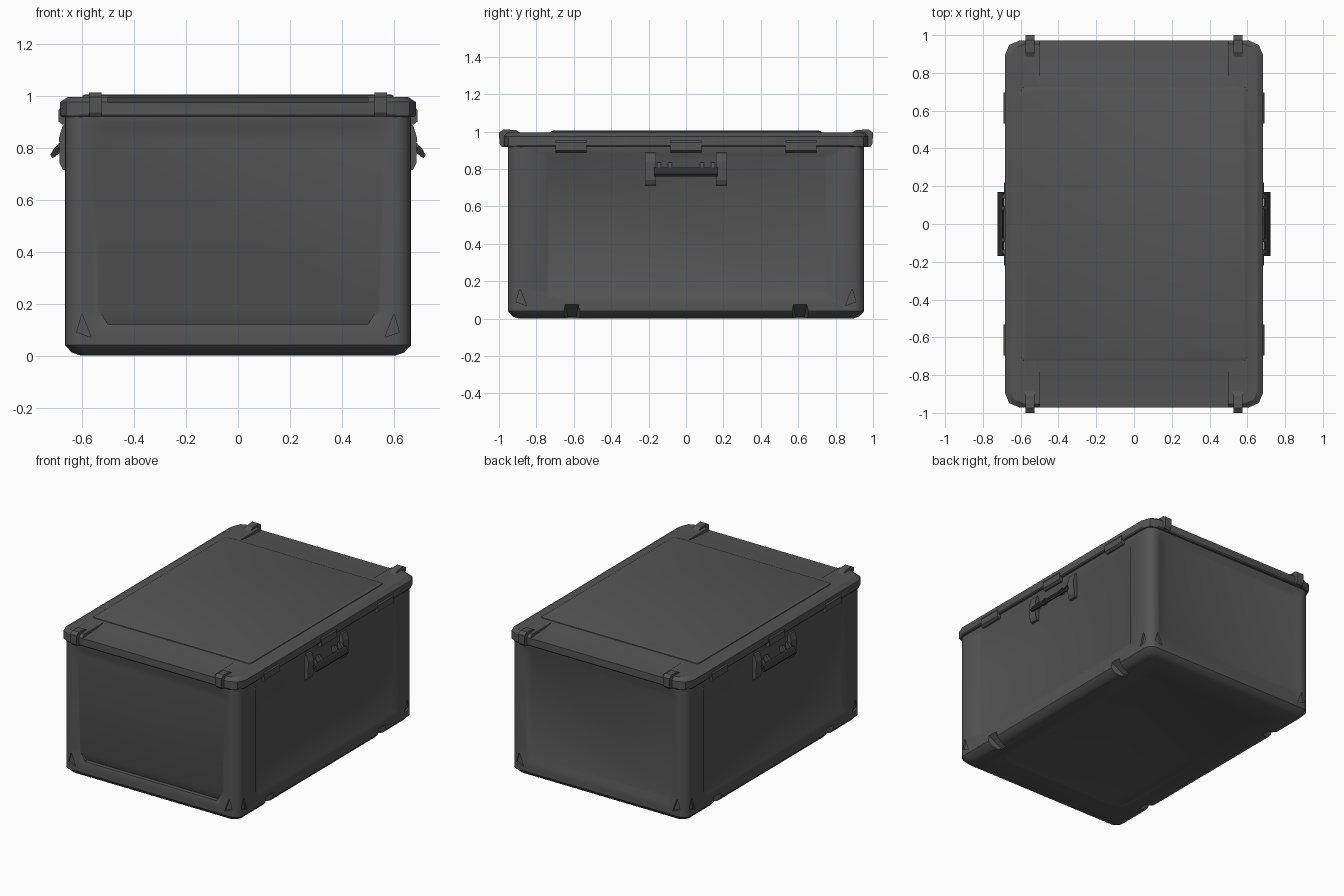
import bpy, bmesh, math
from mathutils import Matrix, Vector

cube = bpy.data.objects.get("Cube")
if cube:
    bpy.data.objects.remove(cube, do_unlink=True)


def material(name, value):
    mat = bpy.data.materials.new(name)
    mat.use_nodes = True
    colour = (value, value, value, 1)
    mat.diffuse_color = colour
    mat.node_tree.nodes["Principled BSDF"].inputs["Base Color"].default_value = colour
    return mat


GREY = material("charcoal grey", 0.09)
DARK = material("dark rubber", 0.03)


def make(name, rings, mat=GREY):
    """Skin a stack of matching rings into a closed solid."""
    bm = bmesh.new()
    loops = [[bm.verts.new(p) for p in ring] for ring in rings]
    n = len(loops[0])
    for a, b in zip(loops, loops[1:]):
        for i in range(n):
            j = (i + 1) % n
            bm.faces.new((a[i], a[j], b[j], b[i]))
    bm.faces.new(loops[0])
    bm.faces.new(loops[-1])
    bmesh.ops.recalc_face_normals(bm, faces=bm.faces)
    mesh = bpy.data.meshes.new(name)
    bm.to_mesh(mesh)
    bm.free()
    mesh.materials.append(mat)
    obj = bpy.data.objects.new(name, mesh)
    bpy.context.collection.objects.link(obj)
    return obj


def round_rect(z, hx, hy, r, steps):
    ring = []
    for k, (sx, sy) in enumerate([(1, 1), (-1, 1), (-1, -1), (1, -1)]):
        for i in range(steps + 1):
            a = math.pi / 2 * (k + i / steps)
            ring.append((sx * (hx - r) + r * math.cos(a), sy * (hy - r) + r * math.sin(a), z))
    return ring


def loft(name, sections, steps=5, frame=None, mat=GREY):
    obj = make(name, [round_rect(*s, steps) for s in sections], mat)
    if frame:
        obj.data.transform(frame)
    return obj


def prism(name, profile, axis, lo, hi, mat=GREY):
    """Extrude an (outward, height) or (along, height) profile along x or y."""
    if axis == "y":
        rings = [[(u, v, z) for u, z in profile] for v in (lo, hi)]
    else:
        rings = [[(v, u, z) for u, z in profile] for v in (lo, hi)]
    return make(name, rings, mat)


def mirrored(points, side):
    return [(u * side, z) for u, z in points]


def carve(target, cutters):
    bpy.context.view_layer.objects.active = target
    for cutter in cutters:
        cutter.hide_render = True
        mod = target.modifiers.new("carve", "BOOLEAN")
        mod.operation, mod.solver, mod.object = "DIFFERENCE", "EXACT", cutter
        bpy.ops.object.modifier_apply(modifier=mod.name)
        bpy.data.objects.remove(cutter, do_unlink=True)


def wall_frame(normal, origin):
    """Local z points out of the wall, local y points up."""
    n = Vector(normal)
    up = Vector((0, 0, 1))
    rot = Matrix((up.cross(n), up, n)).transposed().to_4x4()
    return Matrix.Translation(origin) @ rot


def recess(depth, hx, hy, r, frame, slope=0.02):
    return loft("recess_cutter", [(-depth, hx - slope, hy - slope, r - slope / 2),
                                  (0, hx, hy, r), (0.03, hx, hy, r)], 4, frame)


# Tub with rounded corners and a rolled bottom edge
HX, HY = 0.665, 0.953
body = loft("body", [(0, HX - 0.06, HY - 0.06, 0.05), (0.012, HX - 0.025, HY - 0.025, 0.055),
                     (0.04, HX, HY, 0.06), (0.925, HX, HY, 0.06)], 6)

# Shallow wall panels, bottom panel, and foot notches
cutters = [recess(0.006, 0.5, 0.72, 0.08, Matrix.Rotation(math.pi, 4, "X"))]
for s in (-1, 1):
    end = wall_frame((0, s, 0), (0, s * HY, 0.505))
    cutters.append(recess(0.012, 0.59, 0.395, 0.07, end, 0.03))
    side = wall_frame((s, 0, 0), (s * HX, 0, 0.50))
    cutters.append(recess(0.006, 0.76, 0.38, 0.03, side, 0.01))
    for y in (-0.61, 0.61):
        rings = []
        for x, w, h in ((0.58, 0.035, 0.01), (HX + 0.02, 0.06, 0.09)):
            rings.append([(s * x, y - w, -0.02), (s * x, y + w, -0.02),
                          (s * x, y + w * 0.65, h), (s * x, y - w * 0.65, h)])
        cutters.append(make("notch_cutter", rings))
    # Finger ledge along the foot of the front wall
    if s < 0:
        ledge = [[(-0.5, -0.92, 0.12), (0.5, -0.92, 0.12), (0.55, -0.95, 0.20), (-0.55, -0.95, 0.20)],
                 [(-0.5, -0.98, 0.12), (0.5, -0.98, 0.12), (0.55, -0.98, 0.20), (-0.55, -0.98, 0.20)]]
        cutters.append(make("ledge_cutter", ledge))
    # Small triangular corner pockets
    for t in (-1, 1):
        for depth_axis in "xy":
            rings = []
            for d in (-0.012, 0.03):
                pocket = [(0.045, 0.09), (0.10, 0.07), (0.065, 0.16)]
                if depth_axis == "x":
                    rings.append([(s * (HX + d), t * (HY - u), z) for u, z in pocket])
                else:
                    rings.append([(s * (HX - u), t * (HY + d), z) for u, z in pocket])
            cutters.append(make("pocket_cutter", rings))
carve(body, cutters)

# Lid with chamfered corners, dipped ends and a raised middle
LX, LY = 0.684, 0.972
lid = loft("lid", [(0.918, LX - 0.005, LY - 0.005, 0.075), (0.925, LX, LY, 0.08),
                   (0.975, LX, LY, 0.08), (0.995, LX - 0.03, LY - 0.02, 0.07)], 2)
dips = []
for s in (-1, 1):
    profile = mirrored([(0.71, 1.0), (0.80, 0.984), (0.99, 0.973), (0.99, 1.05), (0.71, 1.05)], s)
    dips.append(prism("dip_cutter", profile, "x", -0.50, 0.50))
carve(lid, dips)
top_panel = loft("lid_top_panel", [(0.985, 0.60, 0.725, 0.02), (1.0, 0.598, 0.723, 0.02),
                                   (1.005, 0.585, 0.71, 0.015)], 3)

# End latches that wrap over the lid rim
LATCH = [(0.87, 0.985), (0.91, 1.008), (0.975, 1.012), (1.0, 0.995), (0.997, 0.935),
         (0.985, 0.918), (0.94, 0.918)]
for s, end in ((-1, "front"), (1, "back")):
    for t, hand in ((-1, "right"), (1, "left")):
        c = t * 0.55
        prism(f"latch_{end}_{hand}", mirrored(LATCH, s), "x", c - 0.024, c + 0.024)

# Side clips, handle brackets and carry handles
CLIP = [(0.65, 0.89), (0.675, 0.888), (0.691, 0.90), (0.691, 0.943), (0.684, 0.952), (0.65, 0.952)]
RIB = [(0.65, 0.895), (0.674, 0.885), (0.688, 0.84), (0.686, 0.74), (0.674, 0.715), (0.65, 0.71)]
ARM = [(0.655, 0.83), (0.675, 0.835), (0.708, 0.79), (0.698, 0.77), (0.655, 0.80)]
BAR = [(0.686, 0.795), (0.696, 0.808), (0.706, 0.80), (0.722, 0.772), (0.714, 0.76), (0.702, 0.765)]
for s, hand in ((-1, "right"), (1, "left")):
    for y, place in ((-0.615, "front"), (0, "middle"), (0.615, "back")):
        prism(f"clip_{place}_{hand}", mirrored(CLIP, s), "y", y - 0.082, y + 0.082)
    prism(f"handle_bar_{hand}", mirrored(BAR, s), "y", -0.17, 0.17, DARK)
    for t, place in ((-1, "front"), (1, "back")):
        prism(f"handle_bracket_{place}_{hand}", mirrored(RIB, s), "y", t * 0.19 - 0.03, t * 0.19 + 0.03)
        for y in (0.085, 0.145):
            prism(f"handle_arm_{place}_{hand}", mirrored(ARM, s), "y", t * y - 0.01, t * y + 0.01)

# Soft shading on the moulded parts, crisp edges kept
for obj in (body, lid, top_panel):
    bpy.ops.object.select_all(action="DESELECT")
    obj.select_set(True)
    bpy.context.view_layer.objects.active = obj
    bpy.ops.object.shade_smooth_by_angle(angle=math.radians(30))
